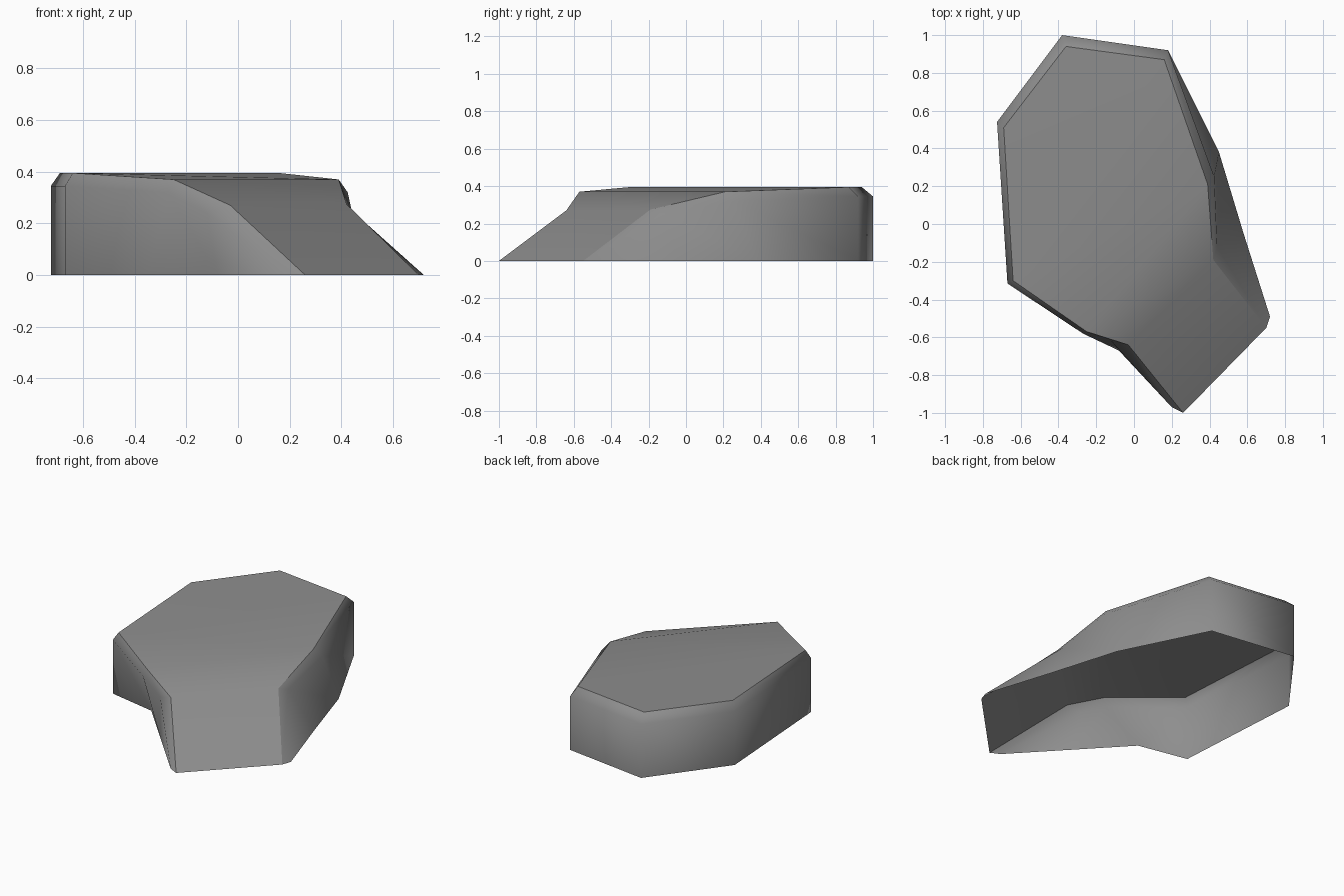
import bpy, bmesh

cube = bpy.data.objects.get("Cube")
if cube:
    bpy.data.objects.remove(cube, do_unlink=True)

# Matching rings, counterclockwise from the right foot of the ramp
crest = [(.70, -.55, 0), (.42, -.19, .275), (.39, .21, .37), (.16, .87, .395),
         (-.36, .94, .395), (-.69, .51, .395), (-.64, -.30, .395),
         (-.25, -.57, .37), (-.03, -.64, .27), (.26, -1, 0)]
rim = [(.72, -.49, 0), (.44, -.12, .25), (.425, .25, .32), (.18, .92, .345),
       (-.38, 1, .345), (-.725, .54, .345), (-.67, -.315, .345),
       (-.27, -.58, .32), (-.12, -.62, .24), (.20, -.97, 0)]
base = [(x, y, 0) for x, y, z in rim]
base[1], base[2] = (.58, -.05, 0), (.45, .38, 0)
base[7], base[8] = (-.35, -.38, 0), (-.08, -.67, 0)

stone = bpy.data.materials.new("stone grey")
stone.use_nodes = True
grey = (.27, .27, .27, 1)
stone.diffuse_color = grey
stone.node_tree.nodes["Principled BSDF"].inputs["Base Color"].default_value = grey

bm = bmesh.new()
top, mid, low = [[bm.verts.new(p) for p in ring] for ring in (crest, rim, base)]

# Flat top, bend and ramp
tops = [bm.faces.new([top[i] for i in ids])
        for ids in ((2, 3, 4, 5, 6), (2, 6, 7), (1, 2, 7, 8), (0, 1, 8, 9))]

# Bevelled rim and side walls, open underneath and at the foot of the ramp
for upper, lower in ((top, mid), (mid, low)):
    for i in range(len(top) - 1):
        bm.faces.new((upper[i], lower[i], lower[i + 1], upper[i + 1]))

# Smooth sides with a crisp edge around the top
for face in bm.faces:
    face.smooth = True
for edge in bm.edges:
    if sum(f in tops for f in edge.link_faces) == 1:
        edge.smooth = False
bmesh.ops.remove_doubles(bm, verts=bm.verts, dist=.0005)
bmesh.ops.recalc_face_normals(bm, faces=bm.faces)
bm.faces.ensure_lookup_table()
if max(bm.faces, key=lambda f: f.calc_center_median().z).normal.z < 0:
    bmesh.ops.reverse_faces(bm, faces=bm.faces)

mesh = bpy.data.meshes.new("rock_platform")
bm.to_mesh(mesh)
bm.free()
mesh.materials.append(stone)
bpy.context.collection.objects.link(bpy.data.objects.new("rock_platform_with_ramp", mesh))
